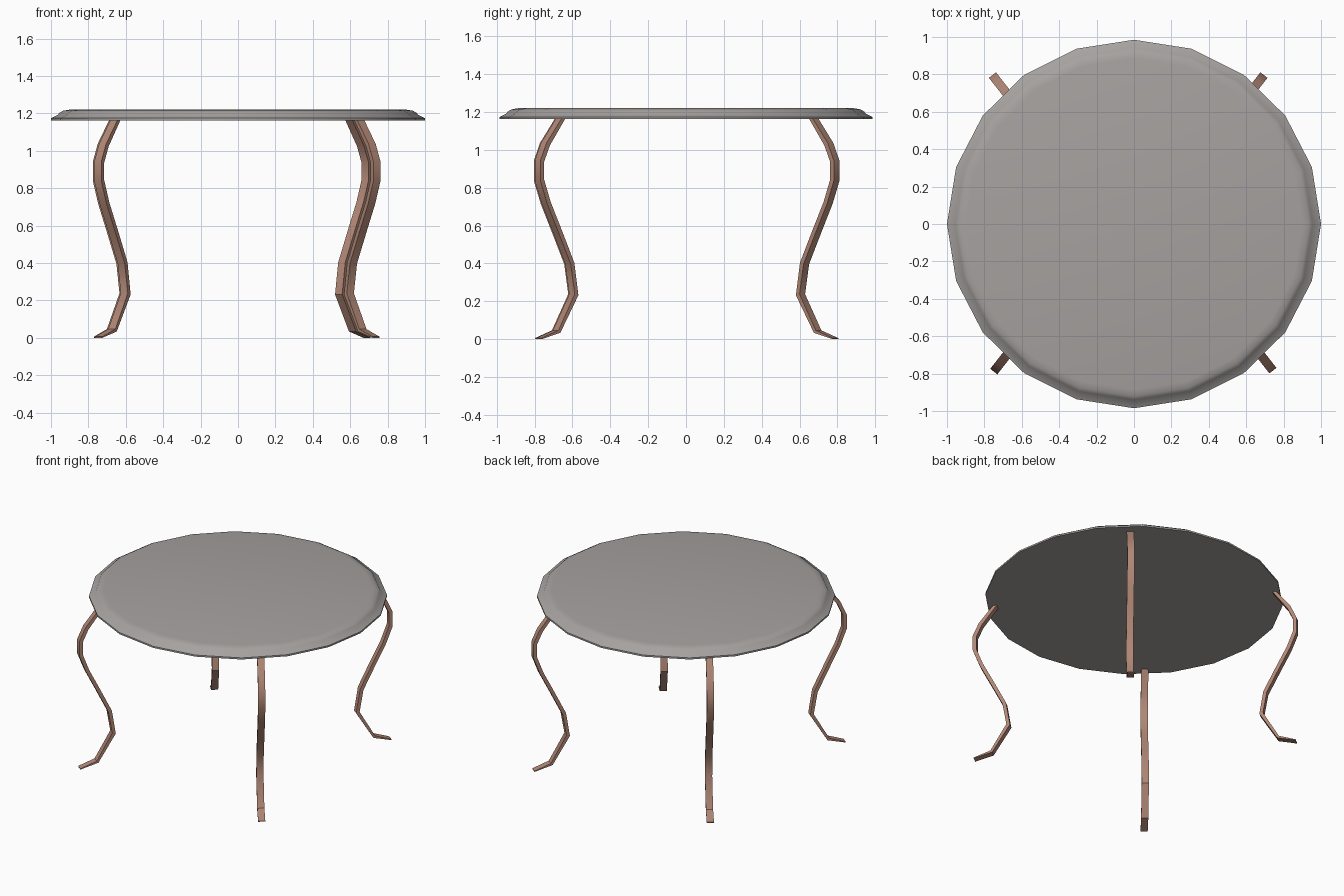
import bpy, bmesh, math
from mathutils import Vector

if "Cube" in bpy.data.objects:
    bpy.data.objects.remove(bpy.data.objects["Cube"])


def material(name, rgb):
    m = bpy.data.materials.new(name)
    m.diffuse_color = (*rgb, 1)
    m.use_nodes = True
    m.node_tree.nodes["Principled BSDF"].inputs["Base Color"].default_value = m.diffuse_color
    return m


grey = material("warm grey top", (0.38, 0.36, 0.35))
brown = material("brown wood", (0.44, 0.245, 0.18))


def finish(name, bm, mat, angle=30):
    bmesh.ops.recalc_face_normals(bm, faces=bm.faces)
    me = bpy.data.meshes.new(name)
    bm.to_mesh(me)
    bm.free()
    ob = bpy.data.objects.new(name, me)
    bpy.context.collection.objects.link(ob)
    me.materials.append(mat)
    bpy.ops.object.select_all(action='DESELECT')
    ob.select_set(True)
    bpy.context.view_layer.objects.active = ob
    bpy.ops.object.shade_smooth_by_angle(angle=math.radians(angle))


def skin(bm, rings):
    # Join closed rings with quads and cap both ends
    for a, b in zip(rings, rings[1:]):
        n = len(a)
        for i in range(n):
            j = (i + 1) % n
            bm.faces.new((a[i], a[j], b[j], b[i]))
    bm.faces.new(rings[0])
    bm.faces.new(rings[-1])


# Twenty-sided top with a stepped, rounded rim: (radius, height)
SIDES = 20
rim = [(1.0, 1.162), (1.0, 1.174), (0.962, 1.193), (0.955, 1.203),
       (0.935, 1.214), (0.90, 1.22)]
bm = bmesh.new()
rings = []
for r, z in rim:
    rings.append([bm.verts.new((r * math.cos(k * math.tau / SIDES),
                                0.985 * r * math.sin(k * math.tau / SIDES), z))
                  for k in range(SIDES)])
skin(bm, rings)
finish("table_top", bm, grey)

# S-curved leg: (outward offset from the toe, height, thickness)
path = [(0.0, 0.003, 0.006), (-0.12, 0.04, 0.018), (-0.235, 0.235, 0.025),
        (-0.208, 0.40, 0.025), (-0.125, 0.57, 0.025), (-0.05, 0.72, 0.025),
        (-0.005, 0.84, 0.026), (-0.005, 0.94, 0.026), (-0.045, 1.03, 0.026),
        (-0.145, 1.163, 0.026)]
HALF_WIDTH = 0.024


def leg(name, x, y):
    a = math.radians(52)
    out = Vector((math.copysign(math.cos(a), x), math.copysign(math.sin(a), y), 0))
    side = Vector((-out.y, out.x, 0)) * HALF_WIDTH
    up = Vector((0, 0, 1))
    bm = bmesh.new()
    rings = []
    for i, (s, z, t) in enumerate(path):
        p, q = path[max(i - 1, 0)], path[min(i + 1, len(path) - 1)]
        ds, dz = q[0] - p[0], q[1] - p[1]
        length = math.hypot(ds, dz)
        normal = (out * dz - up * ds) / length * (t / 2)
        if i in (0, len(path) - 1):       # flat ends: toe upright, head level
            normal = (up if i == 0 else out) * (t / 2)
        c = Vector((x, y, z)) + out * s
        if i == 0:
            normal = -normal if ds > 0 else normal
        rings.append([bm.verts.new(c + side * u + normal * v)
                      for u, v in ((1, 1), (-1, 1), (-1, -1), (1, -1))])
    skin(bm, rings)
    finish(name, bm, brown, 40)


leg("front_left_leg", -0.745, -0.783)
leg("front_right_leg", 0.738, -0.778)
leg("back_left_leg", -0.752, 0.79)
leg("back_right_leg", 0.69, 0.79)
